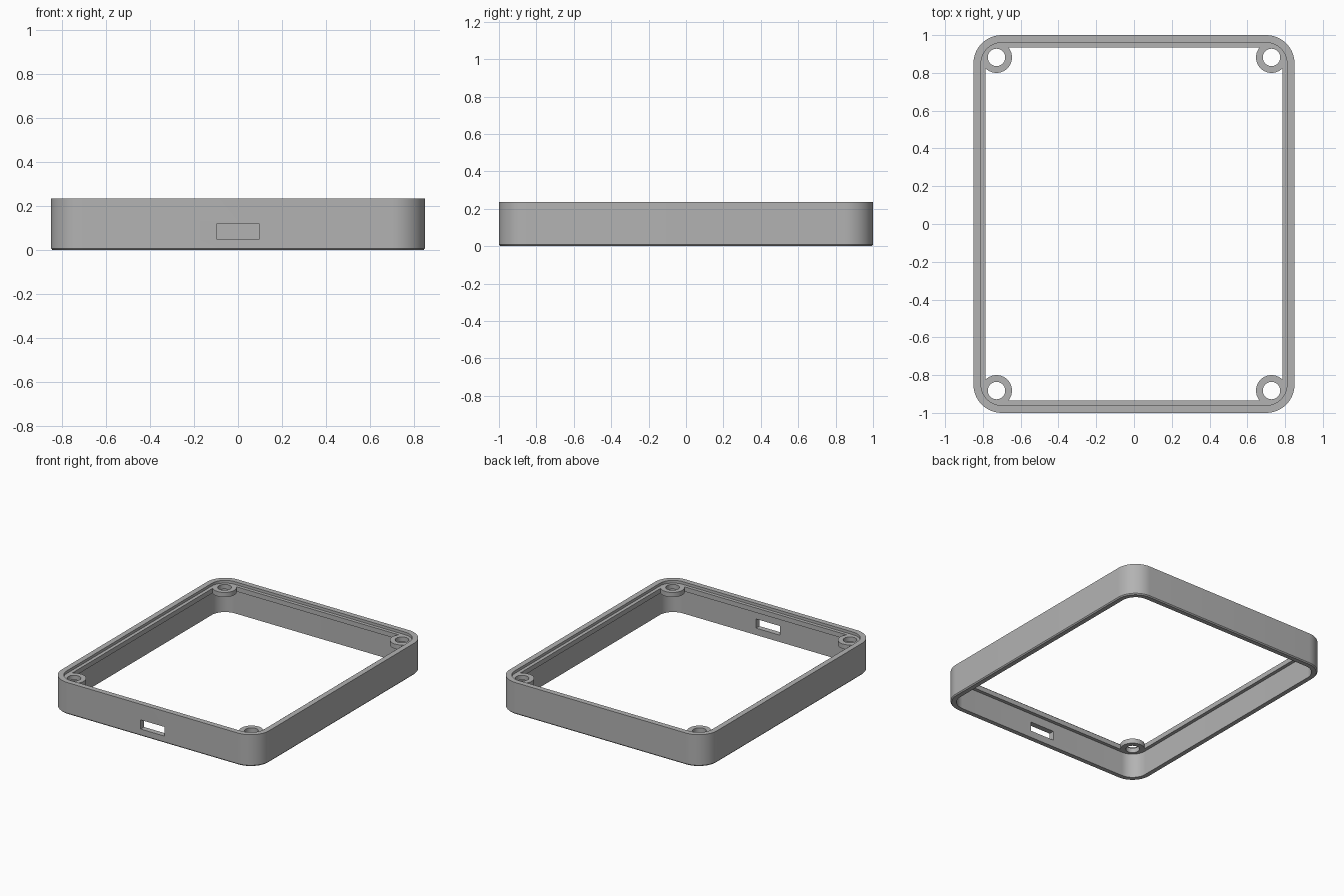
import bpy, bmesh, math

cube = bpy.data.objects.get("Cube")
if cube:
    bpy.data.objects.remove(cube, do_unlink=True)

HALF_X, HALF_Y, CORNER = 0.85, 1.0, 0.15
BOSS_X, BOSS_Y = 0.728, 0.882
SHELF_LOW, SHELF_TOP, TOP = 0.18, 0.215, 0.235

grey = bpy.data.materials.new("plain grey")
grey.use_nodes = True
grey.diffuse_color = (0.45, 0.45, 0.45, 1)
grey.node_tree.nodes["Principled BSDF"].inputs["Base Color"].default_value = (0.45, 0.45, 0.45, 1)


def make_object(name, bm):
    bmesh.ops.recalc_face_normals(bm, faces=bm.faces)
    mesh = bpy.data.meshes.new(name)
    bm.to_mesh(mesh)
    bm.free()
    mesh.materials.append(grey)
    obj = bpy.data.objects.new(name, mesh)
    bpy.context.collection.objects.link(obj)
    return obj


def rounded_loop(inset, z, steps=14):
    """Points of the rounded rectangle, moved inward by inset."""
    points = []
    for quarter, (sx, sy) in enumerate([(1, 1), (-1, 1), (-1, -1), (1, -1)]):
        for i in range(steps + 1):
            a = (quarter + i / steps) * math.pi / 2
            r = CORNER - inset
            points.append((sx * (HALF_X - CORNER) + r * math.cos(a),
                           sy * (HALF_Y - CORNER) + r * math.sin(a), z))
    return points


def sweep(name, profile):
    """Join closed cross-section points around the rounded rectangle."""
    bm = bmesh.new()
    loops = [[bm.verts.new(p) for p in rounded_loop(*q)] for q in profile]
    for k, low in enumerate(loops):
        high = loops[(k + 1) % len(loops)]
        for i in range(len(low)):
            j = (i + 1) % len(low)
            bm.faces.new((low[i], low[j], high[j], high[i]))
    return make_object(name, bm)


def corner_cylinders(name, radius, z0, z1):
    """One upright cylinder at each of the four corners."""
    bm = bmesh.new()
    for sx in (-1, 1):
        for sy in (-1, 1):
            new = bmesh.ops.create_cone(bm, cap_ends=True, segments=40, radius1=radius,
                                        radius2=radius, depth=z1 - z0)
            bmesh.ops.translate(bm, verts=new["verts"],
                                vec=(sx * BOSS_X, sy * BOSS_Y, (z0 + z1) / 2))
    return make_object(name, bm)


def combine(target, tool, operation):
    mod = target.modifiers.new(tool.name, 'BOOLEAN')
    mod.operation = operation
    mod.solver = 'EXACT'
    mod.object = tool
    bpy.ops.object.select_all(action='DESELECT')
    bpy.context.view_layer.objects.active = target
    target.select_set(True)
    bpy.ops.object.modifier_apply(modifier=mod.name)
    bpy.data.objects.remove(tool, do_unlink=True)


# Wall with a chamfered foot, a rebated top lip and a thin inner ledge
frame = sweep("case_frame", [
    (0.007, 0), (0, 0.008), (0, TOP), (0.04, TOP), (0.04, SHELF_TOP),
    (0.065, SHELF_TOP), (0.065, SHELF_LOW), (0.04, SHELF_LOW), (0.04, 0)])

# Screw bosses level with the ledge, then their holes
combine(frame, corner_cylinders("screw_bosses", 0.082, SHELF_LOW, SHELF_TOP), 'UNION')
combine(frame, corner_cylinders("screw_holes", 0.046, SHELF_LOW - 0.05, SHELF_TOP + 0.005), 'DIFFERENCE')

# Port slot through the front wall
bm = bmesh.new()
bmesh.ops.create_cube(bm, size=1)
bmesh.ops.scale(bm, verts=bm.verts, vec=(0.196, 0.2, 0.068))
bmesh.ops.translate(bm, verts=bm.verts, vec=(0, -HALF_Y, 0.085))
combine(frame, make_object("port_slot", bm), 'DIFFERENCE')

bpy.ops.object.shade_smooth_by_angle(angle=math.radians(30))
